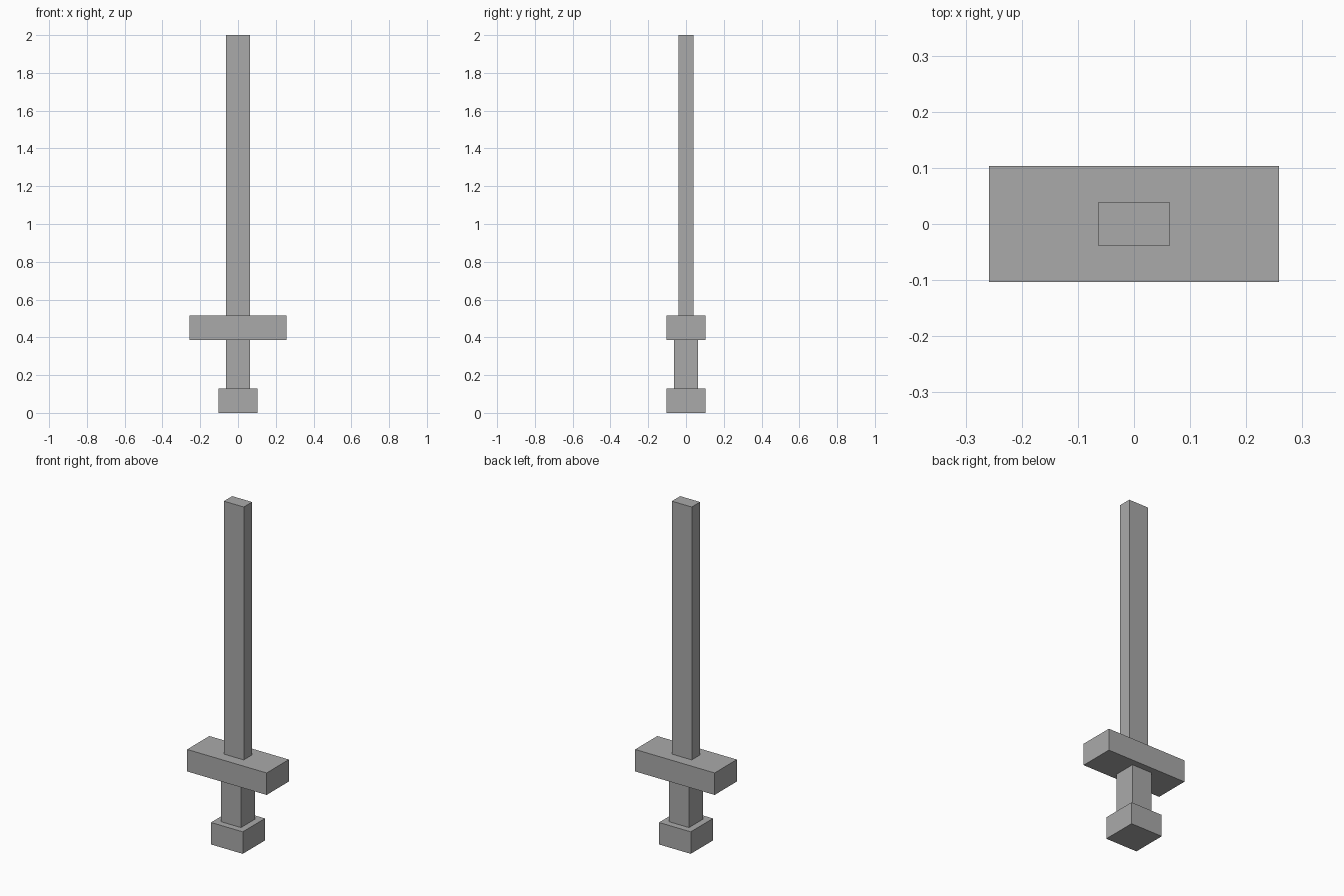
import bpy

if "Cube" in bpy.data.objects:
    bpy.data.objects.remove(bpy.data.objects["Cube"])

# One plain grey for the whole sword
grey = bpy.data.materials.new("plain_grey")
grey.diffuse_color = (0.4, 0.4, 0.4, 1.0)
grey.use_nodes = True
grey.node_tree.nodes["Principled BSDF"].inputs["Base Color"].default_value = grey.diffuse_color


def box(name, width, depth, bottom, top):
    """Box centred on the z axis, between two heights."""
    bpy.ops.mesh.primitive_cube_add(size=1, location=(0, 0, (bottom + top) / 2))
    obj = bpy.context.object
    obj.name = name
    obj.scale = (width, depth, top - bottom)
    bpy.ops.object.transform_apply(location=False, rotation=False, scale=True)
    obj.data.materials.append(grey)
    return obj


# Stacked from the ground up
box("pommel", 0.206, 0.206, 0.0, 0.129)
box("grip", 0.129, 0.129, 0.129, 0.387)
box("guard", 0.516, 0.206, 0.387, 0.516)
box("blade", 0.129, 0.077, 0.516, 2.0)
